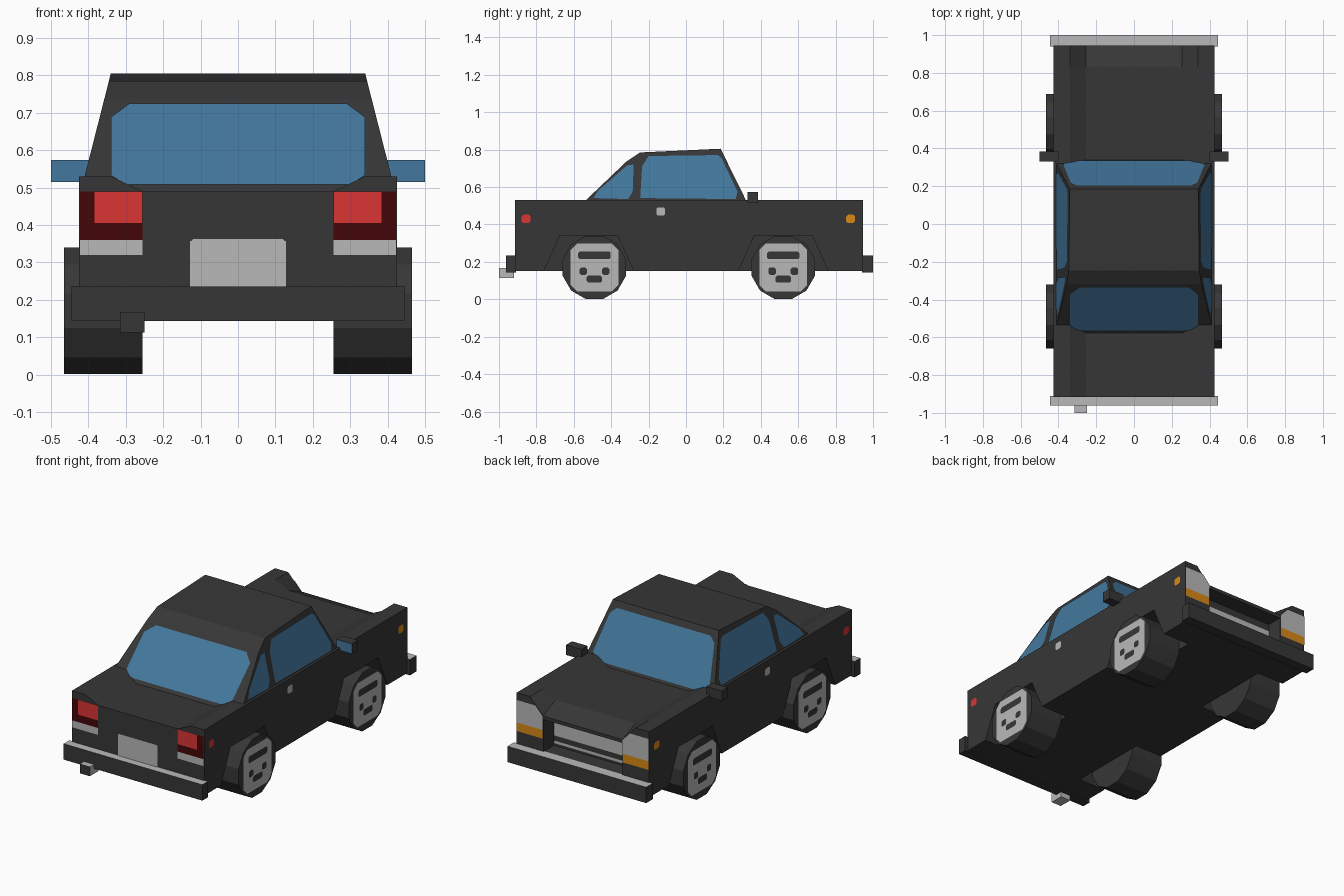
import bpy, bmesh, math
from mathutils import Vector

if "Cube" in bpy.data.objects:
    bpy.data.objects.remove(bpy.data.objects["Cube"])


def material(name, rgb):
    m = bpy.data.materials.new(name)
    m.diffuse_color = (*[c ** 2.2 for c in rgb], 1)
    m.use_nodes = True
    m.node_tree.nodes["Principled BSDF"].inputs["Base Color"].default_value = m.diffuse_color
    return m


DARK = material("charcoal", (0.225, 0.225, 0.225))
GREY = material("light grey", (0.72, 0.72, 0.72))
BLUE = material("glass blue", (0.27, 0.465, 0.61))
RED = material("red", (0.85, 0.22, 0.22))
MAROON = material("dark red", (0.27, 0.055, 0.06))
ORANGE = material("orange", (0.85, 0.53, 0.11))


def make(name, verts, faces, *mats):
    me = bpy.data.meshes.new(name)
    me.from_pydata([tuple(v) for v in verts], [], faces)
    bm = bmesh.new()
    bm.from_mesh(me)
    bmesh.ops.recalc_face_normals(bm, faces=bm.faces)
    bm.to_mesh(me)
    bm.free()
    for m in mats:
        me.materials.append(m)
    ob = bpy.data.objects.new(name, me)
    bpy.context.collection.objects.link(ob)
    return ob


def loft(name, rings, *mats):
    """Closed solid through rings holding equal numbers of points."""
    n = len(rings[0])
    faces = [list(range(n)), [(len(rings) - 1) * n + i for i in range(n)]]
    for r in range(len(rings) - 1):
        for i in range(n):
            j = (i + 1) % n
            faces.append([r * n + i, r * n + j, (r + 1) * n + j, (r + 1) * n + i])
    return make(name, [p for ring in rings for p in ring], faces, *mats)


def box(name, x, y, z, *mats):
    return loft(name, [[(a, y[0], z[0]), (a, y[1], z[0]), (a, y[1], z[1]), (a, y[0], z[1])]
                       for a in x], *mats)


def paint(ob, direction):
    """Second material on the faces that look along a direction."""
    for p in ob.data.polygons:
        p.material_index = int(p.normal.dot(Vector(direction)) > 0.9)


def plate(name, pts, mat, out, lift=0.004):
    """Thin coloured face lifted off a surface, facing out."""
    out = Vector(out).normalized()
    pts = [Vector(p) + out * lift for p in pts]
    ob = make(name, pts, [list(range(len(pts)))], mat)
    if ob.data.polygons[0].normal.dot(out) < 0:
        ob.data.flip_normals()
    return ob


def mirrored(half):
    """Full outline from the +x half of (x, z) points."""
    return half + [(-x, z) for x, z in reversed(half)]


def chamfered(cy, cz, w, h, c):
    """Rectangle in (y, z) with cut corners."""
    return [(cy + a * (w - p), cz + b * (h - q)) for a, b, p, q in (
        (-1, -1, 0, c), (-1, -1, c, 0), (1, -1, c, 0), (1, -1, 0, c),
        (1, 1, 0, c), (1, 1, c, 0), (-1, 1, c, 0), (-1, 1, 0, c))]


def cut(ob, cutter):
    mod = ob.modifiers.new("cut", 'BOOLEAN')
    mod.object = cutter
    mod.solver = 'EXACT'
    bpy.context.view_layer.objects.active = ob
    bpy.ops.object.modifier_apply(modifier=mod.name)
    bpy.data.objects.remove(cutter)


WHEELS = {"rear": -0.49, "front": 0.52}
SIDES = {"right": 1, "left": -1}

# Body: sunken decks between raised fenders, hood dipping at the nose
body = loft("body", [[(x, y, z) for x, z in mirrored([(0.425, 0.15), (0.425, 0.53), (0.34, 0.53), (0.255, dip)])]
                     for y, dip in ((-0.915, 0.49), (0.83, 0.49), (0.945, 0.44))], DARK)
for s in SIDES.values():
    for cy in (-0.52, 0.52):
        arch = [(cy - 0.25, 0.13), (cy - 0.155, 0.34), (cy + 0.155, 0.34), (cy + 0.25, 0.13)]
        cut(body, loft("arch_cutter", [[(s * x, y, z) for y, z in arch] for x in (0.25, 0.6)]))
cut(body, box("grille_cutter", (-0.253, 0.253), (0.85, 1.1), (0.235, 0.42)))


# Cabin: side profile, tapering inward with height
def side_x(z):
    return 0.41 - 0.07 * (z - 0.53) / 0.275


profile = [(-0.5875, 0.48), (-0.32, 0.735), (-0.245, 0.785), (0.185, 0.805), (0.345, 0.48)]
loft("cabin", [[(s * side_x(z), y, z) for y, z in profile] for s in (1, -1)], DARK)

# Front and rear glass
plate("rear_window", [(x, -0.535 + (z - 0.53) * 1.05, z) for x, z in mirrored(
    [(0.30, 0.505), (0.34, 0.53), (0.34, 0.685), (0.29, 0.722)])], BLUE, (0, -1, 1.05))
plate("windscreen", [(x, 0.32 - (z - 0.53) * 0.5, z) for x, z in mirrored(
    [(0.30, 0.505), (0.375, 0.54), (0.335, 0.74), (0.30, 0.77)])], BLUE, (0, 1, 0.5))

door_glass = [(-0.245, 0.54), (0.265, 0.535), (0.275, 0.575), (0.19, 0.755), (0.17, 0.77),
              (-0.2, 0.765), (-0.235, 0.71)]
quarter_glass = [(-0.495, 0.54), (-0.31, 0.535), (-0.285, 0.575), (-0.28, 0.72), (-0.315, 0.715), (-0.47, 0.58)]

for side, s in SIDES.items():
    # Side glass
    for name, outline in (("door_window", door_glass), ("quarter_window", quarter_glass)):
        plate(f"{side}_{name}", [(s * side_x(z), y, z) for y, z in outline], BLUE, (s, 0, 0.25))

    # Door handle and side markers
    for name, y, z, mat in (("handle", -0.135, 0.47, GREY), ("rear_marker", -0.855, 0.43, RED),
                            ("front_marker", 0.88, 0.43, ORANGE)):
        plate(f"{side}_{name}", [(s * 0.425, a, b) for a, b in chamfered(y, z, 0.024, 0.022, 0.009)],
              mat, (s, 0, 0))

    # Door mirror, glass facing the rear
    paint(box(f"{side}_mirror", (s * 0.4, s * 0.5), (0.33, 0.385), (0.515, 0.573), DARK, BLUE), (0, -1, 0))

    # Tail lights
    for name, x, z, mat, lift in (("tail_light", 0.423, (0.36, 0.49), MAROON, 0.003),
                                  ("brake_light", 0.383, (0.405, 0.49), RED, 0.006),
                                  ("reverse_light", 0.423, (0.32, 0.36), GREY, 0.003)):
        plate(f"{side}_{name}", [(s * 0.255, -0.915, z[0]), (s * x, -0.915, z[0]),
                                 (s * x, -0.915, z[1]), (s * 0.255, -0.915, z[1])], mat, (0, -1, 0), lift)

    # Headlight and turn signal
    plate(f"{side}_headlight", [(s * x, 0.945, z) for x, z in (
        (0.423, 0.36), (0.423, 0.49), (0.302, 0.49), (0.256, 0.44), (0.256, 0.36))], GREY, (0, 1, 0))
    plate(f"{side}_turn_signal", [(s * x, 0.945, z) for x, z in (
        (0.423, 0.31), (0.423, 0.36), (0.256, 0.36), (0.256, 0.31))], ORANGE, (0, 1, 0))

    # Twelve-sided wheels with a slotted hub cap
    for end, cy in WHEELS.items():
        ring = [(cy + 0.175 * math.cos(a), 0.17 + 0.175 * math.sin(a))
                for a in (math.radians(15 + 30 * i) for i in range(12))]
        loft(f"{end}_{side}_wheel", [[(s * x, y, z) for y, z in ring] for x in (0.255, 0.465)], DARK)
        plate(f"{end}_{side}_hub", [(s * 0.465, y, z) for y, z in chamfered(cy, 0.17, 0.128, 0.128, 0.035)],
              GREY, (s, 0, 0), 0.002)
        for i, (dy, z, w, h) in enumerate(((0, 0.235, 0.087, 0.02), (-0.06, 0.15, 0.02, 0.019),
                                           (0.06, 0.15, 0.02, 0.019), (0, 0.108, 0.042, 0.018))):
            plate(f"{end}_{side}_hub_slot_{i}", [(s * 0.465, y, b) for y, b in chamfered(cy + dy, z, w, h, 0.008)],
                  DARK, (s, 0, 0), 0.005)

# Bumpers with bright top faces
for end, y in (("rear", (-0.962, -0.91)), ("front", (0.94, 1.0))):
    paint(box(f"{end}_bumper", (-0.445, 0.445), y, (0.143, 0.235), DARK, GREY), (0, 0, 1))

# Exhaust with a dark opening
paint(box("exhaust", (-0.315, -0.25), (-1.0, -0.92), (0.113, 0.167), GREY, DARK), (0, -1, 0))

# Licence plate and grille bars
plate("licence_plate", [(x, -0.915, z) for x, z in mirrored([(0.128, 0.235), (0.128, 0.355), (0.12, 0.362)])],
      GREY, (0, -1, 0))
for i, (z0, z1) in enumerate(((0.295, 0.375), (0.25, 0.265))):
    plate(f"grille_bar_{i}", [(x, 0.85, z) for x, z in mirrored([(0.25, z0), (0.25, z1)])], GREY, (0, 1, 0))
